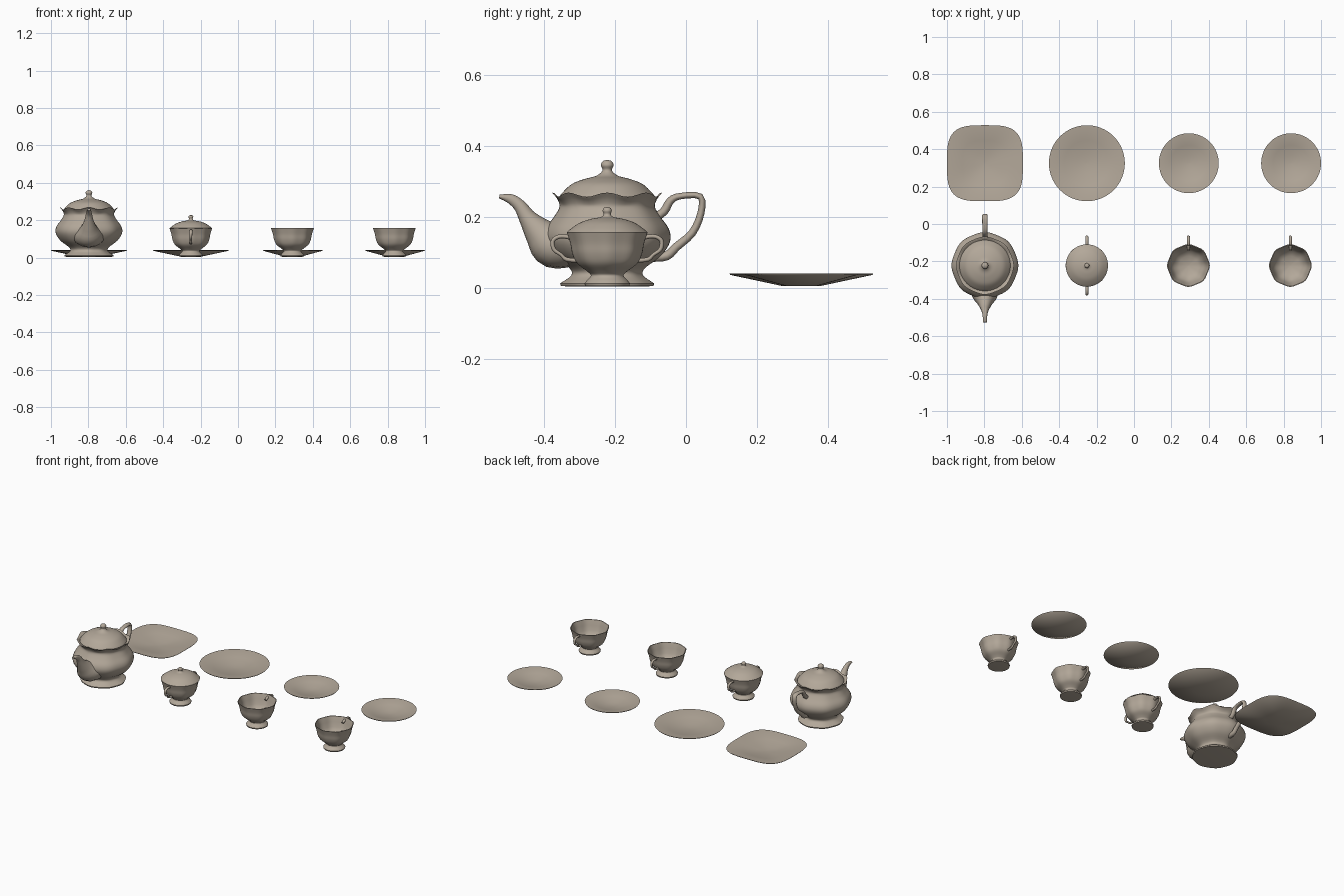
import bpy, bmesh
from math import sin, cos, pi
from mathutils import Vector

old = bpy.data.objects.get("Cube")
if old:
    bpy.data.objects.remove(old)

CLAY = (0.45, 0.39, 0.32, 1)
clay = bpy.data.materials.new("warm_grey_porcelain")
clay.use_nodes = True
clay.diffuse_color = CLAY
clay.node_tree.nodes["Principled BSDF"].inputs["Base Color"].default_value = CLAY


def finish(name, bm, at, angle=0.8):
    bmesh.ops.recalc_face_normals(bm, faces=bm.faces)
    mesh = bpy.data.meshes.new(name)
    bm.to_mesh(mesh)
    bm.free()
    mesh.materials.append(clay)
    obj = bpy.data.objects.new(name, mesh)
    bpy.context.collection.objects.link(obj)
    obj.location = (at[0], at[1], 0)
    bpy.ops.object.select_all(action='DESELECT')
    obj.select_set(True)
    bpy.context.view_layer.objects.active = obj
    bpy.ops.object.shade_smooth_by_angle(angle=angle)
    return obj


def smooth_path(points, steps=4):
    """Catmull-Rom resampling of a short list of equal-length tuples."""
    pts = [Vector(p) for p in points]
    out = []
    for i in range(len(pts) - 1):
        a, b, c, d = pts[max(i - 1, 0)], pts[i], pts[i + 1], pts[min(i + 2, len(pts) - 1)]
        for k in range(steps):
            t = k / steps
            out.append(b + (c - a) * (t / 2) + (2 * a - 5 * b + 4 * c - d) * (t * t / 2)
                       + (3 * b - a - 3 * c + d) * (t ** 3 / 2))
    return out + [pts[-1]]


def skin(bm, rings):
    for lo, hi in zip(rings, rings[1:]):
        n = len(lo)
        for i in range(n):
            bm.faces.new((lo[i], lo[(i + 1) % n], hi[(i + 1) % n], hi[i]))
    bm.faces.new(rings[0])
    bm.faces.new(rings[-1])


def lathe(name, profile, at, shape=lambda r, z, a: (r, z), sides=64):
    """Revolve (radius, height) points; shape bends each ring into lobes or a square."""
    bm = bmesh.new()
    rings = []
    for r, z in profile:
        ring = []
        for i in range(sides):
            a = 2 * pi * i / sides
            rr, zz = shape(r, z, a)
            ring.append(bm.verts.new((rr * cos(a), rr * sin(a), zz)))
        rings.append(ring)
    skin(bm, rings)
    return finish(name, bm, at)


def tube(name, path, at, flip=1, steps=4, sides=16):
    """Sweep an oval along (y, z, half width, half thickness) points."""
    bm = bmesh.new()
    pts = smooth_path(path, steps)
    rings = []
    for i, p in enumerate(pts):
        d = pts[min(i + 1, len(pts) - 1)] - pts[max(i - 1, 0)]
        normal = Vector((-d[1], d[0])).normalized()
        ring = []
        for k in range(sides):
            a = 2 * pi * k / sides
            off = normal * (p[3] * sin(a))
            ring.append(bm.verts.new((p[2] * cos(a), flip * (p[0] + off.x), p[1] + off.y)))
        rings.append(ring)
    skin(bm, rings)
    return finish(name, bm, at)


# Shape rules
def squared(r, z, a):
    n = 2 + 1.5 * min(1, r / 0.2)
    return r / (abs(cos(a)) ** n + abs(sin(a)) ** n) ** (1 / n), z


def pot_lobes(r, z, a):
    collar = max(0, min(1, (z - 0.225) / 0.04))
    return r * (1 + 0.012 * cos(8 * a)), z + 0.006 * collar * (cos(8 * a) - 1)


def cup_lobes(r, z, a):
    lobed = max(0, min(1, (z - 0.03) / 0.05))
    return r * (1 + 0.02 * lobed * cos(8 * a)), z


# Plates and saucers along the back
def dish(name, x, radius, shape=lambda r, z, a: (r, z)):
    foot = 0.27 * radius
    lathe(name, [(foot, 0.005), (radius * 0.985, 0.036), (radius, 0.04), (radius * 0.97, 0.04),
                 (radius * 0.6, 0.026), (foot, 0.013), (0.002, 0.011)], (x, 0.325), shape)


dish("square_plate", -0.797, 0.203, squared)
dish("round_plate", -0.252, 0.203)
dish("left_saucer", 0.84, 0.16)
dish("right_saucer", 0.293, 0.16)

# Teapot
POT = (-0.797, -0.222)
body = smooth_path([(0.125, 0.016), (0.1, 0.035), (0.105, 0.055), (0.15, 0.09), (0.175, 0.13),
                    (0.172, 0.165), (0.148, 0.2), (0.133, 0.227), (0.138, 0.248), (0.153, 0.268)])
lathe("teapot_body", [(0.116, 0.004), (0.129, 0.005), (0.131, 0.012)] + [tuple(p) for p in body]
      + [(0.146, 0.266), (0.131, 0.25), (0.12, 0.24)], POT, pot_lobes)
lid = smooth_path([(0.136, 0.255), (0.125, 0.269), (0.1, 0.292), (0.065, 0.306), (0.034, 0.314),
                   (0.018, 0.324), (0.013, 0.333), (0.018, 0.345), (0.013, 0.356), (0.002, 0.36)])
lathe("teapot_lid", [(0.128, 0.248)] + [tuple(p) for p in lid], POT)
tube("teapot_spout", [(0.08, 0.115, 0.1, 0.05), (0.15, 0.12, 0.075, 0.065), (0.19, 0.155, 0.045, 0.045),
                      (0.223, 0.195, 0.026, 0.026), (0.246, 0.23, 0.017, 0.018),
                      (0.272, 0.25, 0.012, 0.014), (0.304, 0.257, 0.01, 0.005)], POT, -1)
tube("teapot_handle", [(0.13, 0.195, 0.012, 0.012), (0.16, 0.215, 0.014, 0.012), (0.178, 0.245, 0.014, 0.011),
                       (0.206, 0.258, 0.014, 0.009), (0.262, 0.257, 0.015, 0.009),
                       (0.264, 0.21, 0.014, 0.01), (0.24, 0.155, 0.013, 0.011),
                       (0.195, 0.115, 0.013, 0.012), (0.168, 0.09, 0.014, 0.013),
                       (0.13, 0.085, 0.014, 0.012)], POT, 1, 3)

# Small vessels share one footed, lobed profile
foot = [(0.05, 0.004), (0.062, 0.005), (0.064, 0.012)]
wall = smooth_path([(0.058, 0.02), (0.046, 0.034), (0.056, 0.046), (0.083, 0.068), (0.096, 0.095),
                    (0.102, 0.125), (0.112, 0.157)])
outside = foot + [tuple(p) for p in wall]
inside = [(0.108, 0.157), (0.097, 0.125), (0.09, 0.095), (0.076, 0.072), (0.05, 0.054), (0.002, 0.048)]
loop = [(0.085, 0.13, 0.008, 0.006), (0.108, 0.142, 0.008, 0.006), (0.135, 0.144, 0.008, 0.006),
        (0.153, 0.132, 0.008, 0.006), (0.15, 0.108, 0.007, 0.006), (0.13, 0.093, 0.007, 0.005),
        (0.115, 0.08, 0.007, 0.006), (0.08, 0.076, 0.007, 0.006)]

# Covered sugar bowl with two handles
BOWL = (-0.252, -0.222)
lathe("sugar_bowl", outside + inside, BOWL, cup_lobes)
cover = smooth_path([(0.113, 0.157), (0.1, 0.168), (0.075, 0.184), (0.045, 0.194), (0.018, 0.199),
                     (0.01, 0.207), (0.013, 0.217), (0.009, 0.225), (0.001, 0.227)])
lathe("sugar_bowl_lid", [(0.1, 0.152)] + [tuple(p) for p in cover], BOWL)
for side, flip in (("front", -1), ("back", 1)):
    tube("sugar_bowl_" + side + "_handle", loop, BOWL, flip)

# Teacups
for side, x in (("left", 0.836), ("right", 0.291)):
    lathe(side + "_cup", outside + inside, (x, -0.222), cup_lobes)
    tube(side + "_cup_handle", loop, (x, -0.222), 1)
